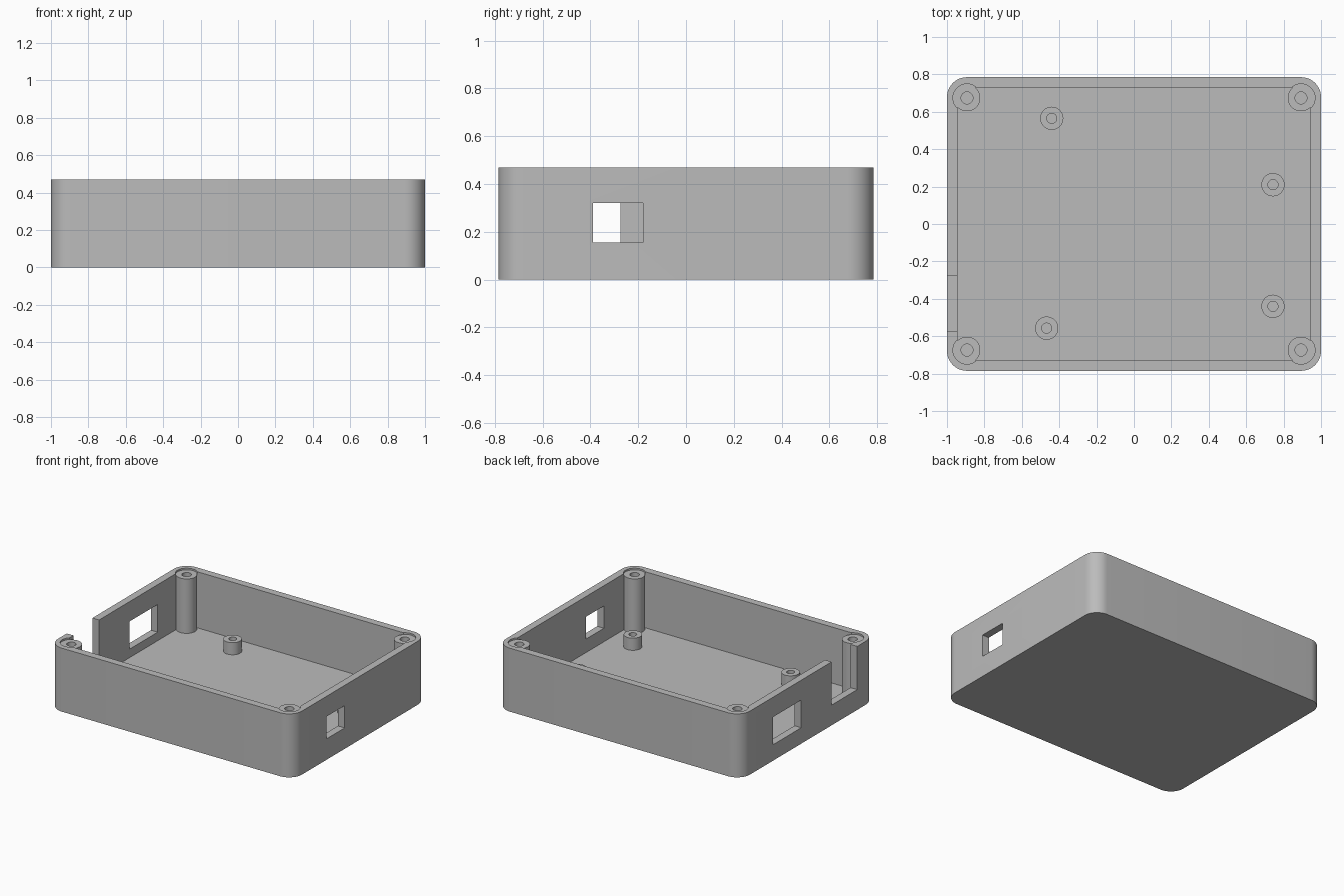
import bpy, bmesh, math

old = bpy.data.objects.get("Cube")
if old:
    bpy.data.objects.remove(old, do_unlink=True)

W, D, H = 1.0, 0.785, 0.47      # half width, half depth, height
WALL, FLOOR = 0.055, 0.055
POST_TOP, STANDOFF_TOP = 0.458, 0.145

grey = bpy.data.materials.new("plastic_grey")
grey.use_nodes = True
colour = (0.5, 0.5, 0.5, 1)
grey.diffuse_color = colour
grey.node_tree.nodes["Principled BSDF"].inputs["Base Color"].default_value = colour


def prism(name, outline, z0, z1):
    """Extrude a closed outline from z0 up to z1."""
    bm = bmesh.new()
    base = bm.faces.new([bm.verts.new((x, y, z0)) for x, y in outline])
    top = bmesh.ops.extrude_face_region(bm, geom=[base])["geom"]
    verts = [g for g in top if isinstance(g, bmesh.types.BMVert)]
    bmesh.ops.translate(bm, vec=(0, 0, z1 - z0), verts=verts)
    bmesh.ops.recalc_face_normals(bm, faces=bm.faces)
    mesh = bpy.data.meshes.new(name)
    bm.to_mesh(mesh)
    bm.free()
    mesh.materials.append(grey)
    ob = bpy.data.objects.new(name, mesh)
    bpy.context.collection.objects.link(ob)
    return ob


def rounded(hx, hy, r, steps=12):
    """Rounded rectangle outline."""
    pts = []
    for i, (sx, sy) in enumerate([(1, 1), (-1, 1), (-1, -1), (1, -1)]):
        for k in range(steps + 1):
            a = math.pi / 2 * (i + k / steps)
            pts.append((sx * (hx - r) + r * math.cos(a), sy * (hy - r) + r * math.sin(a)))
    return pts


def circle(x, y, r, n=40):
    return [(x + r * math.cos(math.tau * k / n), y + r * math.sin(math.tau * k / n))
            for k in range(n)]


def rect(x0, x1, y0, y1):
    return [(x0, y0), (x1, y0), (x1, y1), (x0, y1)]


def combine(target, tool, operation):
    """Apply a boolean and discard the tool."""
    tool.hide_render = True
    bpy.context.view_layer.objects.active = target
    mod = target.modifiers.new("bool", "BOOLEAN")
    mod.operation, mod.solver, mod.object = operation, "EXACT", tool
    bpy.ops.object.modifier_apply(modifier=mod.name)
    bpy.data.objects.remove(tool, do_unlink=True)


# Open tray with rounded vertical corners
case = prism("case_base", rounded(W, D, 0.107), 0, H)
combine(case, prism("cavity", rounded(W - WALL, D - WALL, 0.05), FLOOR, H + 0.2), "DIFFERENCE")

# Corner screw posts, set slightly below the rim
for sx in (-1, 1):
    for sy in (-1, 1):
        x, y = sx * 0.893, sy * 0.674
        combine(case, prism("post", circle(x, y, 0.071), 0.03, H + 0.1), "UNION")
        combine(case, prism("pocket", circle(x, y, 0.075), POST_TOP, H + 0.3), "DIFFERENCE")
        combine(case, prism("screw_hole", circle(x, y, 0.032, 24), 0.06, H + 0.3), "DIFFERENCE")

# Board standoffs on the floor
for x, y in [(-0.44, 0.565), (0.743, 0.21), (0.743, -0.44), (-0.467, -0.557)]:
    combine(case, prism("standoff", circle(x, y, 0.062), 0.03, STANDOFF_TOP), "UNION")
    combine(case, prism("standoff_hole", circle(x, y, 0.027, 24), 0.06, H), "DIFFERENCE")

# Port openings: left window, right window, right open-topped slot
left, right = (0.92, 1.1), (-1.1, -0.92)
for (x0, x1), y0, y1, z0, z1 in [
    (left, -0.39, -0.18, 0.155, 0.32),
    (right, 0.08, 0.41, 0.118, 0.323),
    (right, -0.575, -0.275, 0.15, H + 0.2),
]:
    combine(case, prism("port", rect(x0, x1, y0, y1), z0, z1), "DIFFERENCE")

# Smooth rounded surfaces, keep sharp edges
bpy.ops.object.select_all(action="DESELECT")
case.select_set(True)
bpy.context.view_layer.objects.active = case
bpy.ops.object.shade_smooth_by_angle(angle=math.radians(30))
